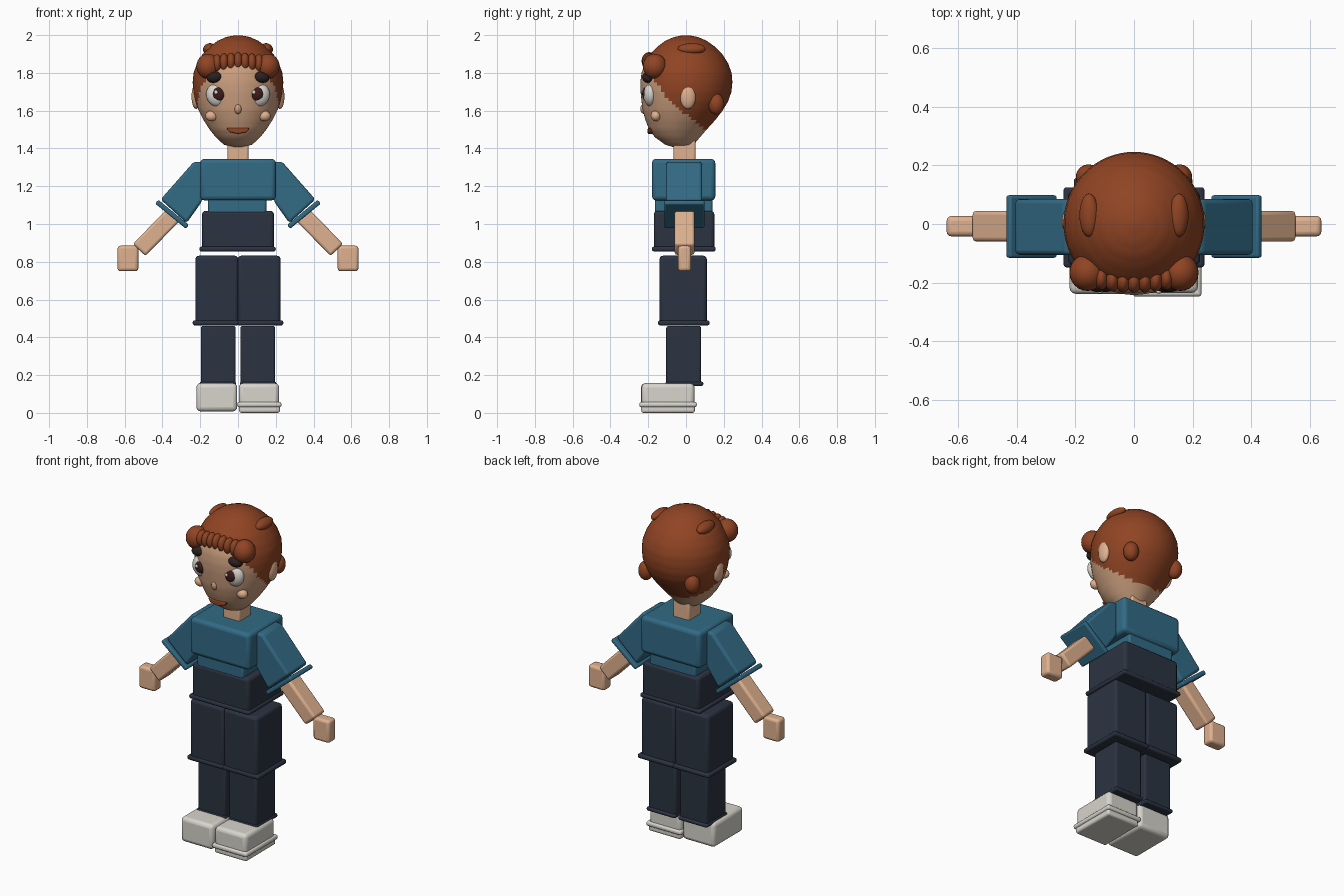
import bpy, bmesh, math
from mathutils import Vector, Matrix

if "Cube" in bpy.data.objects:
    bpy.data.objects.remove(bpy.data.objects["Cube"])


def mat(name, rgb):
    m = bpy.data.materials.new(name)
    m.diffuse_color = (*rgb, 1)
    m.use_nodes = True
    m.node_tree.nodes["Principled BSDF"].inputs["Base Color"].default_value = m.diffuse_color
    return m


SKIN = mat("skin", (0.74, 0.44, 0.275))
FACE = mat("face_skin", (0.60, 0.345, 0.21))
HAIR = mat("auburn_hair", (0.28, 0.058, 0.017))
SHIRT = mat("teal_cloth", (0.032, 0.145, 0.235))
PANTS = mat("navy_cloth", (0.024, 0.033, 0.053))
WHITE = mat("off_white", (0.68, 0.66, 0.60))
IRIS = mat("dark_iris", (0.045, 0.012, 0.012))
BROW = mat("dark_brow", (0.026, 0.014, 0.014))


def finish(bm, name, *mats, bevel=0):
    bmesh.ops.recalc_face_normals(bm, faces=bm.faces)
    me = bpy.data.meshes.new(name)
    bm.to_mesh(me)
    bm.free()
    ob = bpy.data.objects.new(name, me)
    bpy.context.collection.objects.link(ob)
    for m in mats:
        me.materials.append(m)
    if bevel:
        b = ob.modifiers.new("rounding", 'BEVEL')
        b.width, b.segments = bevel, 3
    bpy.ops.object.select_all(action='DESELECT')
    ob.select_set(True)
    bpy.context.view_layer.objects.active = ob
    bpy.ops.object.shade_smooth_by_angle(angle=math.radians(40))
    return ob


def box(name, m, x, y, z, bevel=0.018):
    """Rounded box between the given axis limits."""
    bm = bmesh.new()
    bmesh.ops.create_cube(bm, size=1)
    for v in bm.verts:
        v.co = Vector([(lo + hi) / 2 + c * (hi - lo)
                       for c, (lo, hi) in zip(v.co, (x, y, z))])
    return finish(bm, name, m, bevel=bevel)


def prism(name, m, outline, y0, y1, bevel=0.015):
    """Outline in the x-z plane, extruded along y."""
    bm = bmesh.new()
    f = bm.faces.new([bm.verts.new((x, y0, z)) for x, z in outline])
    ext = bmesh.ops.extrude_face_region(bm, geom=[f])
    for v in ext['geom']:
        if isinstance(v, bmesh.types.BMVert):
            v.co.y = y1
    return finish(bm, name, m, bevel=bevel)


def bar(name, m, a, b, width, y0, y1, bevel):
    """Straight bar from a to b in the x-z plane."""
    a, b = Vector(a), Vector(b)
    d = (b - a).normalized()
    n = Vector((-d.y, d.x)) * width / 2
    return prism(name, m, [a + n, b + n, b - n, a - n], y0, y1, bevel)


def ball(name, m, centre, radii, tilt=0):
    bm = bmesh.new()
    bmesh.ops.create_uvsphere(bm, u_segments=24, v_segments=14, radius=1)
    bm.transform(Matrix.Translation(centre) @ Matrix.Rotation(tilt, 4, 'Y')
                 @ Matrix.Diagonal((*radii, 1)))
    return finish(bm, name, m)


# Head: egg built from rings of (z, half width, y offset)
profile = [(1.405, .02, -.04), (1.42, .075, -.035), (1.46, .118, -.045),
           (1.50, .15, -.043), (1.55, .182, -.03), (1.60, .208, -.018),
           (1.65, .226, -.006), (1.70, .237, 0), (1.75, .24, .002),
           (1.80, .235, .003), (1.85, .217, .003), (1.90, .187, .002),
           (1.94, .148, .001), (1.97, .108, 0), (1.99, .062, 0), (1.999, .015, 0)]
# Subdivide the profile so the hairline is fine
fine = []
for p, q in zip(profile, profile[1:]):
    fine += [tuple(a + (b - a) * t / 3 for a, b in zip(p, q)) for t in range(3)]
fine.append(profile[-1])
bm = bmesh.new()
N = 64
rings = [[bm.verts.new((r * math.cos(2 * math.pi * i / N),
                        oy + r * 1.015 * math.sin(2 * math.pi * i / N), z))
          for i in range(N)] for z, r, oy in fine]
for lo, hi in zip(rings, rings[1:]):
    for i in range(N):
        bm.faces.new((lo[i], lo[(i + 1) % N], hi[(i + 1) % N], hi[i]))
bm.faces.new(rings[0])
bm.faces.new(rings[-1])
for f in bm.faces:
    c = f.calc_center_median()
    line = .1 - 1.2 * (c.z - 1.5) if c.z < 1.68 else -.116 - .6 * (c.z - 1.68)
    f.material_index = int(c.y > line and c.z > 1.48)
finish(bm, "head", FACE, HAIR)

# Fringe strands and nose, mouth, neck
for i in range(7):
    x = (i - 3) * .037
    ball("fringe_strand", HAIR, (x, -.195 + .9 * x * x, 1.862 - abs(x) * .1),
         (.025, .04, .048))
ball("nose", FACE, (0, -.22, 1.61), (.02, .022, .028))
prism("mouth", HAIR, [(-.062, 1.508), (.062, 1.508), (.045, 1.486),
                      (0, 1.477), (-.045, 1.486)], -.203, -.165, .006)
box("neck", SKIN, (-.055, .055), (-.065, .05), (1.32, 1.45), .01)

# Torso and hips
box("shirt_chest", SHIRT, (-.2, .2), (-.18, .155), (1.125, 1.345), .022)
box("shirt_waist", SHIRT, (-.16, .15), (-.165, .14), (1.04, 1.14), .012)
box("hips", PANTS, (-.19, .19), (-.17, .15), (.862, 1.07))
box("hips_hem", PANTS, (-.205, .2), (-.18, .157), (.855, .88), .01)

for s, side in ((-1, "left"), (1, "right")):
    def X(a, b):
        return tuple(sorted((s * a, s * b)))

    # Head details
    ball(side + "_ear", SKIN, (s * .222, .01, 1.675), (.024, .042, .066))
    ball(side + "_fringe_curl", HAIR, (s * .158, -.165, 1.835), (.062, .063, .066))
    ball(side + "_crown_tuft", HAIR, (s * .153, .03, 1.928), (.034, .074, .028), s * .5)
    ball(side + "_back_tuft", HAIR, (s * .155, .16, 1.635), (.043, .043, .056))
    ball(side + "_eye", WHITE, (s * .112, -.188, 1.683), (.056, .036, .062), s * .3)
    ball(side + "_iris", IRIS, (s * .1, -.212, 1.688), (.038, .02, .036))
    ball(side + "_eye_glint", WHITE, (s * .1 - .016, -.231, 1.697), (.01, .006, .01))
    ball(side + "_brow", BROW, (s * .122, -.198, 1.777), (.044, .034, .03), s * .15)
    ball(side + "_cheek", SKIN, (s * .14, -.16, 1.572), (.033, .027, .028))

    # Arm: sleeve, cuff, forearm, hand
    prism(side + "_sleeve", SHIRT,
          [(s * x, z) for x, z in ((.19, 1.33), (.235, 1.328), (.41, 1.13),
                                   (.272, 1.005), (.19, 1.12))], -.105, .085)
    bar(side + "_cuff", SHIRT, (s * .43, 1.118), (s * .268, .985), .026,
        -.115, .098, .009)
    bar(side + "_forearm", SKIN, (s * .34, 1.05), (s * .523, .863), .092,
        -.06, .045, .014)
    box(side + "_hand", SKIN, X(.528, .638), (-.042, .027), (.75, .885), .016)

    # Leg: thigh, shin and their hems
    box(side + "_thigh", PANTS, X(-.002, .225), (-.14, .11), (.465, .832))
    box(side + "_thigh_hem", PANTS, X(-.005, .24), (-.148, .125), (.463, .49), .011)
    box(side + "_shin", PANTS, X(.012, .197), (-.105, .08), (.15, .46), .012)
    box(side + "_shin_hem", PANTS, X(.01, .203), (-.11, .092), (.143, .165), .009)

# Shoes: the right one has a separate flared sole
box("left_shoe", WHITE, (-.22, -.004), (-.238, .045), (.008, .157), .022)
box("right_shoe", WHITE, (.004, .218), (-.235, .045), (.02, .157), .022)
box("right_sole_edge", WHITE, (-.005, .23), (-.247, .057), (.03, .058), .011)
box("right_sole", WHITE, (.006, .222), (-.237, .047), (0, .045), .012)
